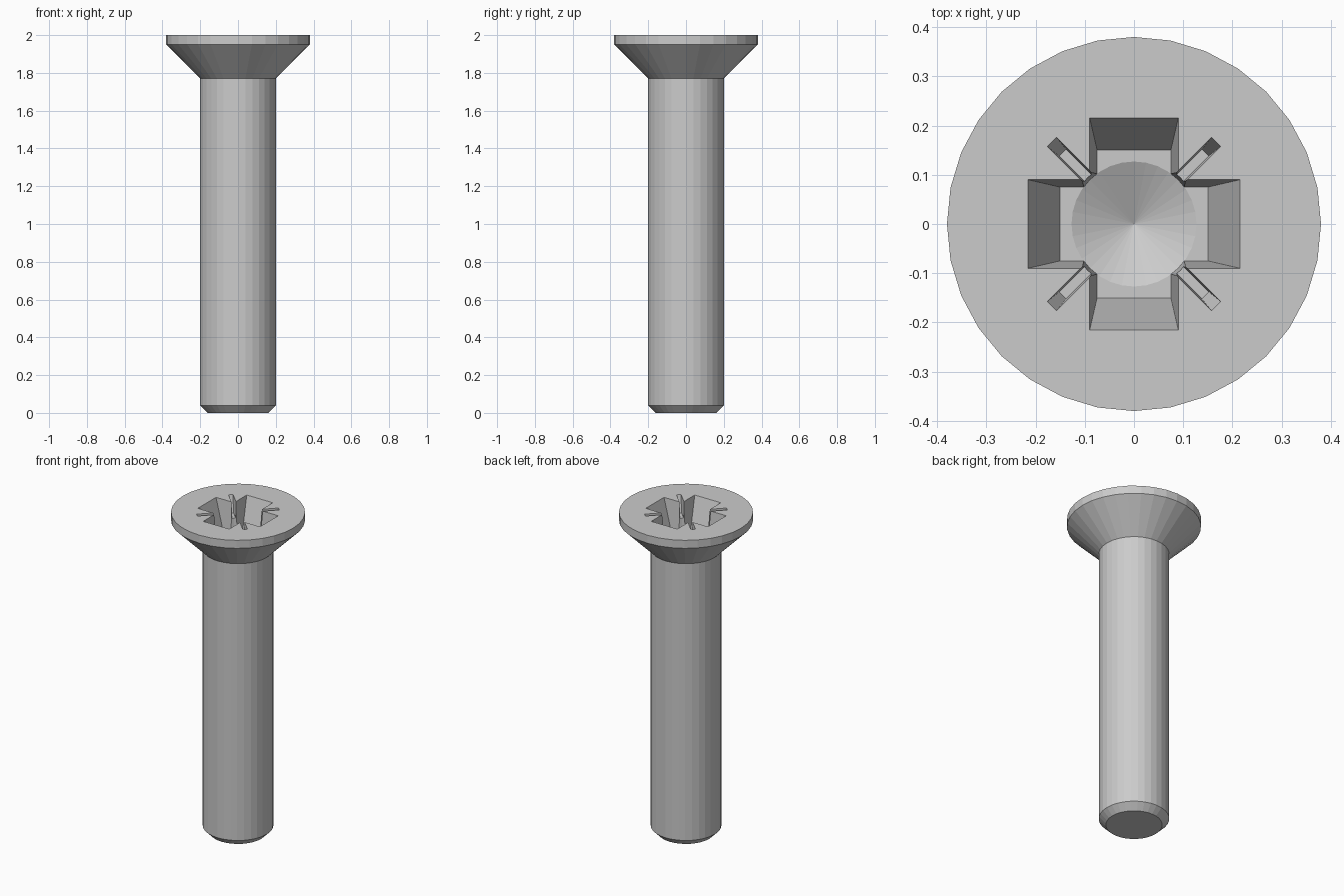
import bpy, bmesh
from math import cos, sin, pi

if "Cube" in bpy.data.objects:
    bpy.data.objects.remove(bpy.data.objects["Cube"])

TOP = 2.0
SIDES = 32


def make_object(name, bm):
    bmesh.ops.recalc_face_normals(bm, faces=bm.faces)
    mesh = bpy.data.meshes.new(name)
    bm.to_mesh(mesh)
    bm.free()
    obj = bpy.data.objects.new(name, mesh)
    bpy.context.collection.objects.link(obj)
    return obj


def loft(name, rings):
    """Bridge equal-length closed rings of points and cap both ends."""
    bm = bmesh.new()
    loops = [[bm.verts.new(p) for p in ring] for ring in rings]
    n = len(loops[0])
    for a, b in zip(loops, loops[1:]):
        for i in range(n):
            j = (i + 1) % n
            bm.faces.new((a[i], a[j], b[j], b[i]))
    bm.faces.new(loops[0])
    bm.faces.new(loops[-1])
    return make_object(name, bm)


def circle(r, z):
    return [(r * cos(2 * pi * i / SIDES), r * sin(2 * pi * i / SIDES), z)
            for i in range(SIDES)]


def cross(w, l, z):
    pts = []
    for k in range(4):
        c, s = round(cos(k * pi / 2)), round(sin(k * pi / 2))
        for x, y in ((l, -w), (l, w), (w, w)):
            pts.append((x * c - y * s, x * s + y * c, z))
    return pts


def tick(angle, r, w, z):
    c, s = cos(angle), sin(angle)
    return [(x * c - y * s, x * s + y * c, z)
            for x, y in ((0.05, -w), (r, -w), (r, w), (0.05, w))]


# Countersunk body: chamfered tip, shank, conical head, thin rim
profile = [(0.16, 0), (0.2, 0.04), (0.2, 1.77), (0.38, 1.95), (0.38, TOP)]
screw = loft("countersunk_screw", [circle(r, z) for r, z in profile])

# Tapered cross recess, continued a little above the head
depth = 0.21
up = 0.05
k = 1 + up / depth
cutters = [loft("cross_cutter", [
    cross(0.075, 0.15, TOP - depth),
    cross(0.075 + 0.015 * k, 0.15 + 0.065 * k, TOP + up)])]

# Central core with a shallow conical bottom
cutters.append(loft("core_cutter", [
    circle(0.0005, TOP - depth - 0.06),
    circle(0.127, TOP - depth),
    circle(0.127 + 0.012 * k, TOP + up)]))

# Four narrow diagonal notches
for i in range(4):
    a = pi / 4 + i * pi / 2
    cutters.append(loft("notch_cutter", [
        tick(a, 0.205, 0.010, TOP - 0.1),
        tick(a, 0.2515, 0.0145, TOP + up)]))

# Cut the recess and remove the cutters
bpy.context.view_layer.objects.active = screw
for c in cutters:
    c.hide_render = True
    mod = screw.modifiers.new("recess", 'BOOLEAN')
    mod.operation = 'DIFFERENCE'
    mod.solver = 'EXACT'
    mod.object = c
    bpy.ops.object.modifier_apply(modifier=mod.name)
    bpy.data.objects.remove(c)
